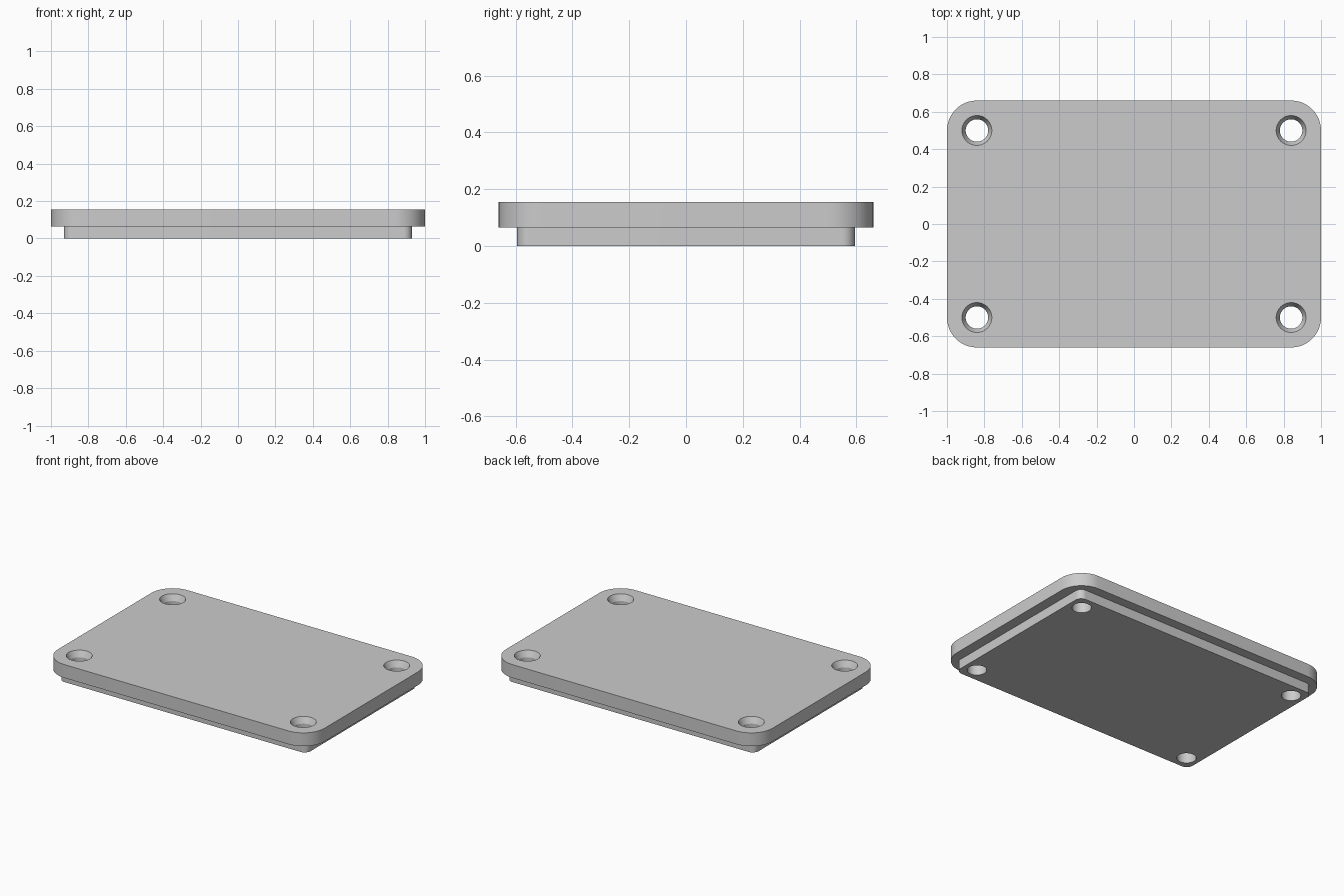
import bpy
import bmesh
from math import cos, sin, pi, radians

default = bpy.data.objects.get("Cube")
if default:
    bpy.data.objects.remove(default, do_unlink=True)

HOLE_X, HOLE_Y = 0.84, 0.5
TOP, LEDGE = 0.155, 0.065
CORNER_STEPS = 12
HOLE_SIDES = 48

grey = bpy.data.materials.new("light_grey")
grey.use_nodes = True
grey.diffuse_color = (0.6, 0.6, 0.6, 1)
grey.node_tree.nodes["Principled BSDF"].inputs["Base Color"].default_value = grey.diffuse_color


def rounded_rectangle(half_x, half_y, radius, z):
    """Outline points, counter-clockwise."""
    points = []
    for corner, (sx, sy) in enumerate([(1, 1), (-1, 1), (-1, -1), (1, -1)]):
        for step in range(CORNER_STEPS + 1):
            a = (corner + step / CORNER_STEPS) * pi / 2
            points.append((sx * (half_x - radius) + radius * cos(a),
                           sy * (half_y - radius) + radius * sin(a), z))
    return points


def circle(x, y, radius, z):
    return [(x + radius * cos(2 * pi * i / HOLE_SIDES),
             y + radius * sin(2 * pi * i / HOLE_SIDES), z) for i in range(HOLE_SIDES)]


def loft(bm, outlines):
    """Skin stacked outlines into a closed solid."""
    rings = [[bm.verts.new(p) for p in outline] for outline in outlines]
    for low, high in zip(rings, rings[1:]):
        for i in range(len(low)):
            j = (i + 1) % len(low)
            bm.faces.new((low[i], low[j], high[j], high[i]))
    bm.faces.new(rings[0][::-1])
    bm.faces.new(rings[-1])


def make_object(name, bm):
    bmesh.ops.recalc_face_normals(bm, faces=bm.faces)
    mesh = bpy.data.meshes.new(name)
    bm.to_mesh(mesh)
    bm.free()
    mesh.materials.append(grey)
    obj = bpy.data.objects.new(name, mesh)
    bpy.context.collection.objects.link(obj)
    return obj


# Lid: narrow locating lip below, wide plate above
bm = bmesh.new()
loft(bm, [rounded_rectangle(0.93, 0.595, 0.045, 0),
          rounded_rectangle(0.93, 0.595, 0.045, LEDGE),
          rounded_rectangle(1, 0.66, 0.16, LEDGE),
          rounded_rectangle(1, 0.66, 0.16, TOP)])
lid = make_object("lid_plate", bm)

# Countersunk screw holes in the four corners
bm = bmesh.new()
for sx in (-1, 1):
    for sy in (-1, 1):
        x, y = sx * HOLE_X, sy * HOLE_Y
        loft(bm, [circle(x, y, 0.06, -0.05),
                  circle(x, y, 0.06, TOP - 0.04),
                  circle(x, y, 0.09, TOP + 0.02)])
cutter = make_object("screw_hole_cutter", bm)
cutter.hide_render = True

cut = lid.modifiers.new("screw_holes", 'BOOLEAN')
cut.operation = 'DIFFERENCE'
cut.solver = 'EXACT'
cut.object = cutter

bpy.ops.object.select_all(action='DESELECT')
lid.select_set(True)
bpy.context.view_layer.objects.active = lid
bpy.ops.object.modifier_apply(modifier=cut.name)
bpy.data.objects.remove(cutter, do_unlink=True)
bpy.ops.object.shade_smooth_by_angle(angle=radians(20))
